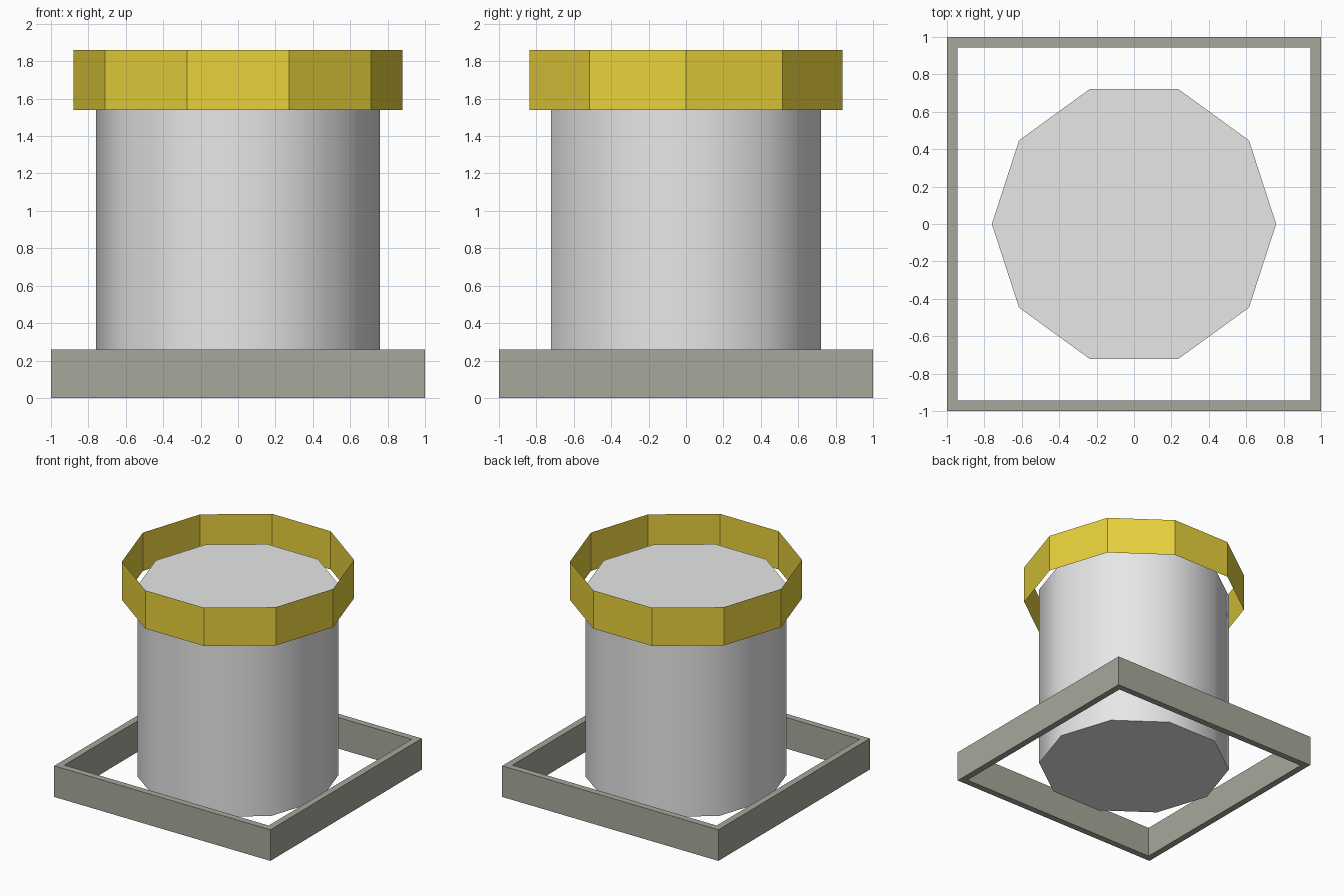
import bpy
import bmesh
import math

cube = bpy.data.objects.get("Cube")
if cube:
    bpy.data.objects.remove(cube, do_unlink=True)

SIDES = 10


def material(name, color):
    mat = bpy.data.materials.new(name)
    mat.use_nodes = True
    mat.diffuse_color = (*color, 1)
    mat.node_tree.nodes["Principled BSDF"].inputs["Base Color"].default_value = (*color, 1)
    return mat


def finish(name, bm, mat):
    bmesh.ops.recalc_face_normals(bm, faces=bm.faces)
    mesh = bpy.data.meshes.new(name)
    bm.to_mesh(mesh)
    bm.free()
    mesh.materials.append(mat)
    obj = bpy.data.objects.new(name, mesh)
    bpy.context.collection.objects.link(obj)
    return obj


def loop(bm, radius, sides, z, turn=0):
    """Regular polygon of vertices, first corner at angle turn."""
    step = math.tau / sides
    return [bm.verts.new((radius * math.cos(turn + i * step),
                          radius * math.sin(turn + i * step), z))
            for i in range(sides)]


def bridge(bm, a, b):
    n = len(a)
    return [bm.faces.new((a[i], a[(i + 1) % n], b[(i + 1) % n], b[i])) for i in range(n)]


grey = material("light grey", (0.8, 0.8, 0.8))
stone = material("stone grey", (0.386, 0.392, 0.328))
yellow = material("yellow", (0.88, 0.70, 0.05))

# Square frame at the bottom, open in the middle
bm = bmesh.new()
outer, inner = math.sqrt(2), 0.945 * math.sqrt(2)
rings = [loop(bm, r, 4, z, math.pi / 4)
         for r, z in ((outer, 0), (outer, 0.26), (inner, 0.26), (inner, 0))]
for i, ring in enumerate(rings):
    bridge(bm, ring, rings[(i + 1) % 4])
finish("base_frame", bm, stone)

# Ten-sided body with smooth sides and flat, sharp-edged caps
bm = bmesh.new()
low, high = loop(bm, 0.76, SIDES, 0.06), loop(bm, 0.76, SIDES, 1.66)
bridge(bm, low, high)
bm.faces.new(low)
bm.faces.new(high)
body = finish("body", bm, grey)
bpy.ops.object.select_all(action="DESELECT")
body.select_set(True)
bpy.context.view_layer.objects.active = body
bpy.ops.object.shade_smooth_by_angle(angle=math.radians(45))

# Thin open band around the top
bm = bmesh.new()
bridge(bm, loop(bm, 0.88, SIDES, 1.54), loop(bm, 0.88, SIDES, 1.86))
finish("top_band", bm, yellow)
